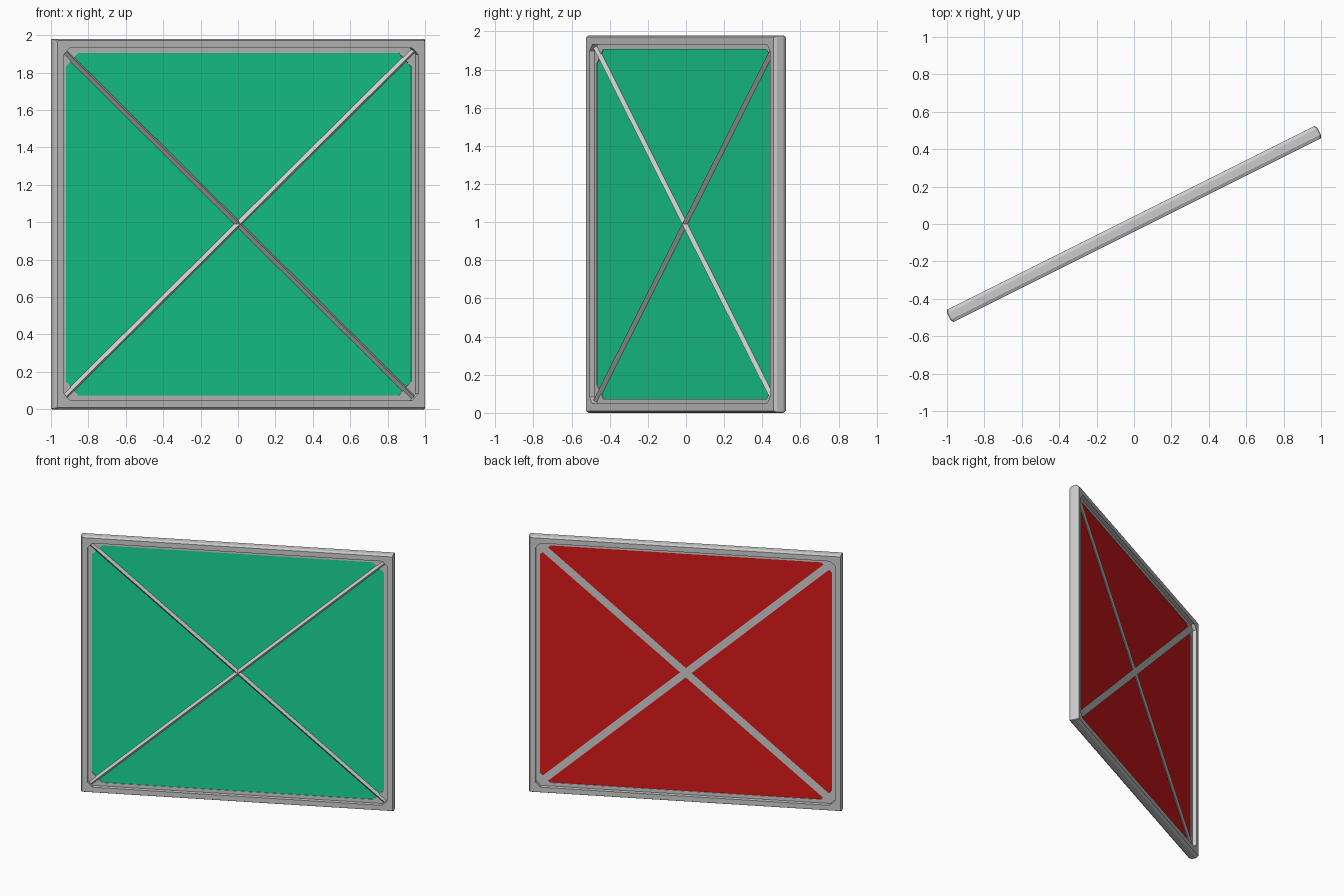
import bpy, bmesh, math
from mathutils import Matrix, Vector

if "Cube" in bpy.data.objects:
    bpy.data.objects.remove(bpy.data.objects["Cube"])

HU, HZ = 1.107, 0.99                 # half width and half height of the frame
PLACE = Matrix.Translation((0, 0, HZ)) @ Matrix.Rotation(math.atan(0.5), 4, 'Z')


def material(name, color):
    m = bpy.data.materials.new(name)
    m.diffuse_color = color
    m.use_nodes = True
    m.node_tree.nodes["Principled BSDF"].inputs["Base Color"].default_value = m.diffuse_color
    return m


def finish(bm, name, mat=None, recalc=True):
    if recalc:
        bmesh.ops.recalc_face_normals(bm, faces=bm.faces)
    bm.transform(PLACE)
    me = bpy.data.meshes.new(name)
    bm.to_mesh(me)
    bm.free()
    ob = bpy.data.objects.new(name, me)
    bpy.context.collection.objects.link(ob)
    if mat:
        me.materials.append(mat)
    return ob


def outline(inset, cut, v):
    """Rectangle with clipped corners, inset from the outer frame edge."""
    a, b = HU - inset, HZ - inset
    pts = []
    for sx, sz in ((1, 1), (-1, 1), (-1, -1), (1, -1)):
        pair = [(sx * a, v, sz * (b - cut)), (sx * (a - cut), v, sz * b)]
        pts += pair if sx * sz > 0 else pair[::-1]
    return pts


def ring_sweep(name, profile):
    """Closed frame made by joining successive outlines."""
    bm = bmesh.new()
    loops = [[bm.verts.new(p) for p in outline(*s)] for s in profile]
    for i, la in enumerate(loops):
        lb = loops[(i + 1) % len(loops)]
        for k in range(8):
            n = (k + 1) % 8
            bm.faces.new((la[k], la[n], lb[n], lb[k]))
    return finish(bm, name)


# Outer frame with softened outer edge and small inner corner fillets
ring_sweep("frame", [(0, .004, -.019), (.009, .004, -.037), (.048, .035, -.037),
                     (.048, .035, .037), (.009, .004, .037), (0, .004, .019)])

# Thin inner rim whose wide clipped corners act as gussets
ring_sweep("inner_rim", [(.045, .03, -.007), (.074, .075, -.007),
                         (.074, .075, .007), (.045, .03, .007)])

# Two-sided panel: green front, red back
for name, v, col in (("front_panel", -.003, (0.01, 0.69, 0.31, 1)),
                     ("back_panel", .003, (0.69, 0.01, 0.01, 1))):
    bm = bmesh.new()
    f = bm.faces.new([bm.verts.new(p) for p in outline(.06, .05, v)])
    f.normal_update()
    if f.normal.y * v < 0:
        f.normal_flip()
    finish(bm, name, material(name + "_colour", col), recalc=False)

# Diagonal braces: triangular bars, ridge to the front and flat to the back
for s, name in ((1, "rising_brace"), (-1, "falling_brace")):
    end = Vector((HU - .066, 0, s * (HZ - .066)))
    side = Vector((-end.z, 0, end.x)).normalized() * .027
    section = [side + Vector((0, .011, 0)), -side + Vector((0, .011, 0)),
               Vector((0, -.023, 0))]
    bm = bmesh.new()
    a = [bm.verts.new(p - end) for p in section]
    b = [bm.verts.new(p + end) for p in section]
    bm.faces.new(a)
    bm.faces.new(b[::-1])
    for k in range(3):
        n = (k + 1) % 3
        bm.faces.new((a[k], b[k], b[n], a[n]))
    finish(bm, name)
